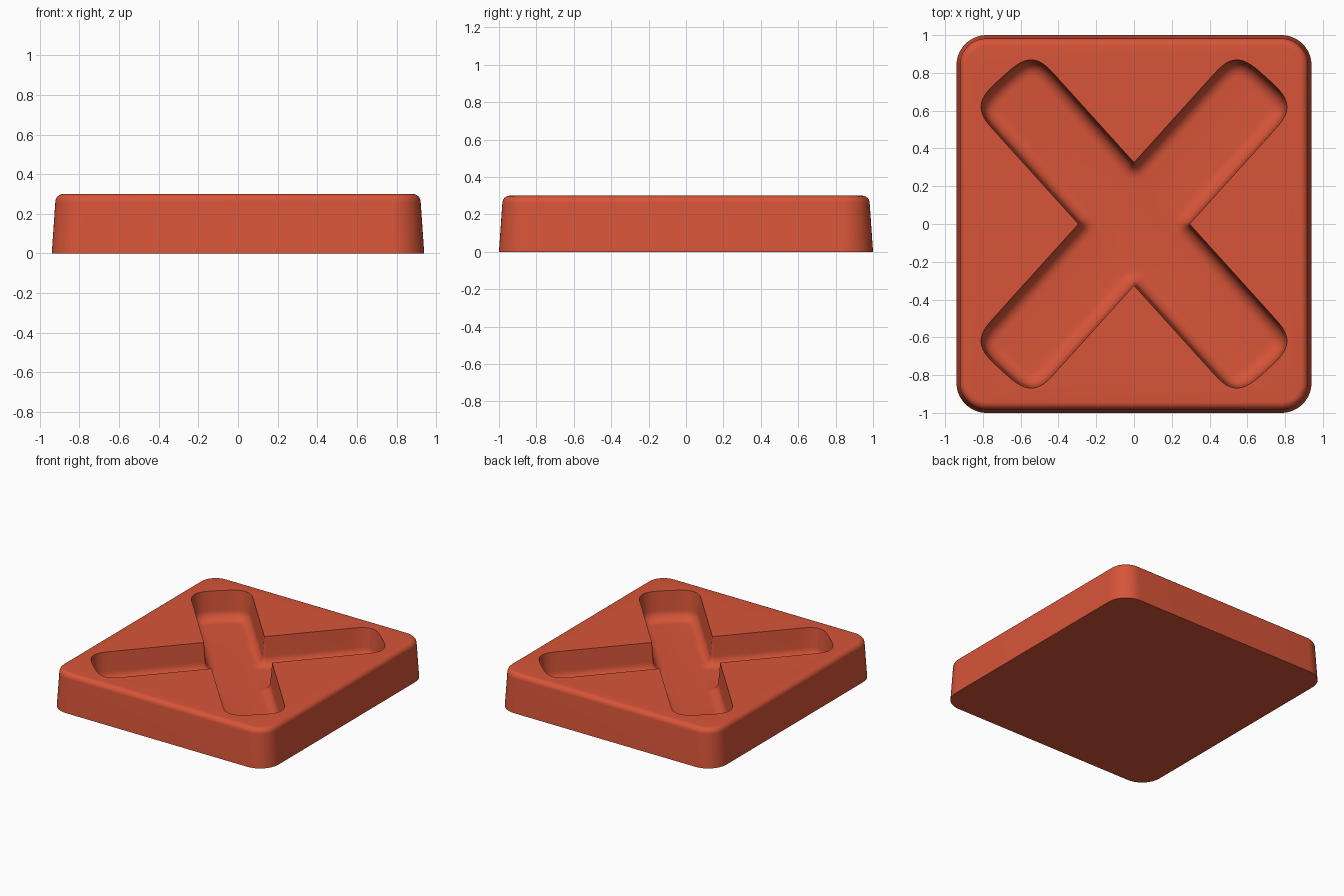
import bpy, bmesh
from math import sin, cos, pi, radians
from mathutils import Vector

cube = bpy.data.objects.get("Cube")
if cube:
    bpy.data.objects.remove(cube, do_unlink=True)

red = bpy.data.materials.new("brick_red")
red.use_nodes = True
red.diffuse_color = (0.68, 0.09, 0.04, 1)
red.node_tree.nodes["Principled BSDF"].inputs["Base Color"].default_value = red.diffuse_color


def polar(a):
    return Vector((cos(a), sin(a)))


def mirror_four(quarter):
    """Closed outline from one quadrant of (point, outward normal) pairs."""
    loop = []
    for sx, sy, step in ((1, 1, 1), (-1, 1, -1), (-1, -1, 1), (1, -1, -1)):
        part = [(Vector((p.x * sx, p.y * sy)), Vector((n.x * sx, n.y * sy)))
                for p, n in quarter[::step]]
        loop += part[:-1]
    return loop


def loft(name, outline, profile):
    """Stack the outline at each (inset, z) of the profile and cap both ends."""
    bm = bmesh.new()
    rings = [[bm.verts.new((*(p - n * inset), z)) for p, n in outline]
             for inset, z in profile]
    count = len(outline)
    for low, high in zip(rings, rings[1:]):
        for i in range(count):
            j = (i + 1) % count
            bm.faces.new((low[i], low[j], high[j], high[i]))
    bm.faces.new(rings[0][::-1])
    bm.faces.new(rings[-1])
    bmesh.ops.recalc_face_normals(bm, faces=bm.faces)
    mesh = bpy.data.meshes.new(name)
    bm.to_mesh(mesh)
    bm.free()
    mesh.materials.append(red)
    obj = bpy.data.objects.new(name, mesh)
    bpy.context.collection.objects.link(obj)
    return obj


# Tile body: rounded rectangle with drafted sides and a soft top edge
R = 0.16
corner = [(Vector((0.94 - R, 1 - R)) + polar(a) * R, polar(a))
          for a in (i * pi / 32 for i in range(17))]
corner = [(Vector((0.94, 0)), polar(0))] + corner + [(Vector((0, 1)), polar(pi / 2))]
sides = [(0, 0), (0.018, 0.26)]
edge = [(0.058 - 0.04 * cos(a), 0.26 + 0.04 * sin(a)) for a in (i * pi / 16 for i in range(1, 9))]
tile = loft("tile", mirror_four(corner), sides + edge)

# Crossed groove outline: small fans at the inner corners, blunt rounded arm ends
TILT = radians(47.9)
along, across = polar(TILT), polar(TILT - pi / 2)
HALF, START, BULGE, POWER, TIP = 0.218, 0.85, 0.195, 0.58, 0.008


def fan(centre, a0, a1, steps=8):
    angles = [a0 + (a1 - a0) * i / steps for i in range(steps + 1)]
    return [(centre - polar(a) * TIP, polar(a)) for a in angles]


arm_end = []
for i in range(33):
    t = pi / 2 - i * pi / 32
    c, s = max(cos(t), 0), abs(sin(t))
    sign = 1 if t > 0 else -1
    point = along * (START + BULGE * c ** POWER) + across * (sign * HALF * s ** POWER)
    normal = along * (c ** (2 - POWER) / BULGE) + across * (sign * s ** (2 - POWER) / HALF)
    arm_end.append((point, normal.normalized()))

reach = HALF + TIP
quarter = (fan(Vector((reach / sin(TILT), 0)), 0, TILT - pi / 2)
           + arm_end
           + fan(Vector((0, reach / cos(TILT))), TILT + pi / 2, pi / 2))

# Groove cutter: steep wall running into a rounded floor edge
FLOOR, FILLET, DRAFT = 0.08, 0.075, 0.012
wall = [(0, 0.34), (0, 0.3)]
floor = [(DRAFT + FILLET * (1 - cos(a)), FLOOR + FILLET * (1 - sin(a)))
         for a in (i * pi / 16 for i in range(9))]
cutter = loft("groove_cutter", mirror_four(quarter), wall + floor)

cut = tile.modifiers.new("cross_groove", "BOOLEAN")
cut.operation = "DIFFERENCE"
cut.solver = "EXACT"
cut.object = cutter
bpy.ops.object.select_all(action="DESELECT")
tile.select_set(True)
bpy.context.view_layer.objects.active = tile
bpy.ops.object.modifier_apply(modifier=cut.name)
bpy.data.objects.remove(cutter, do_unlink=True)
bpy.ops.object.shade_smooth_by_angle(angle=radians(35))
